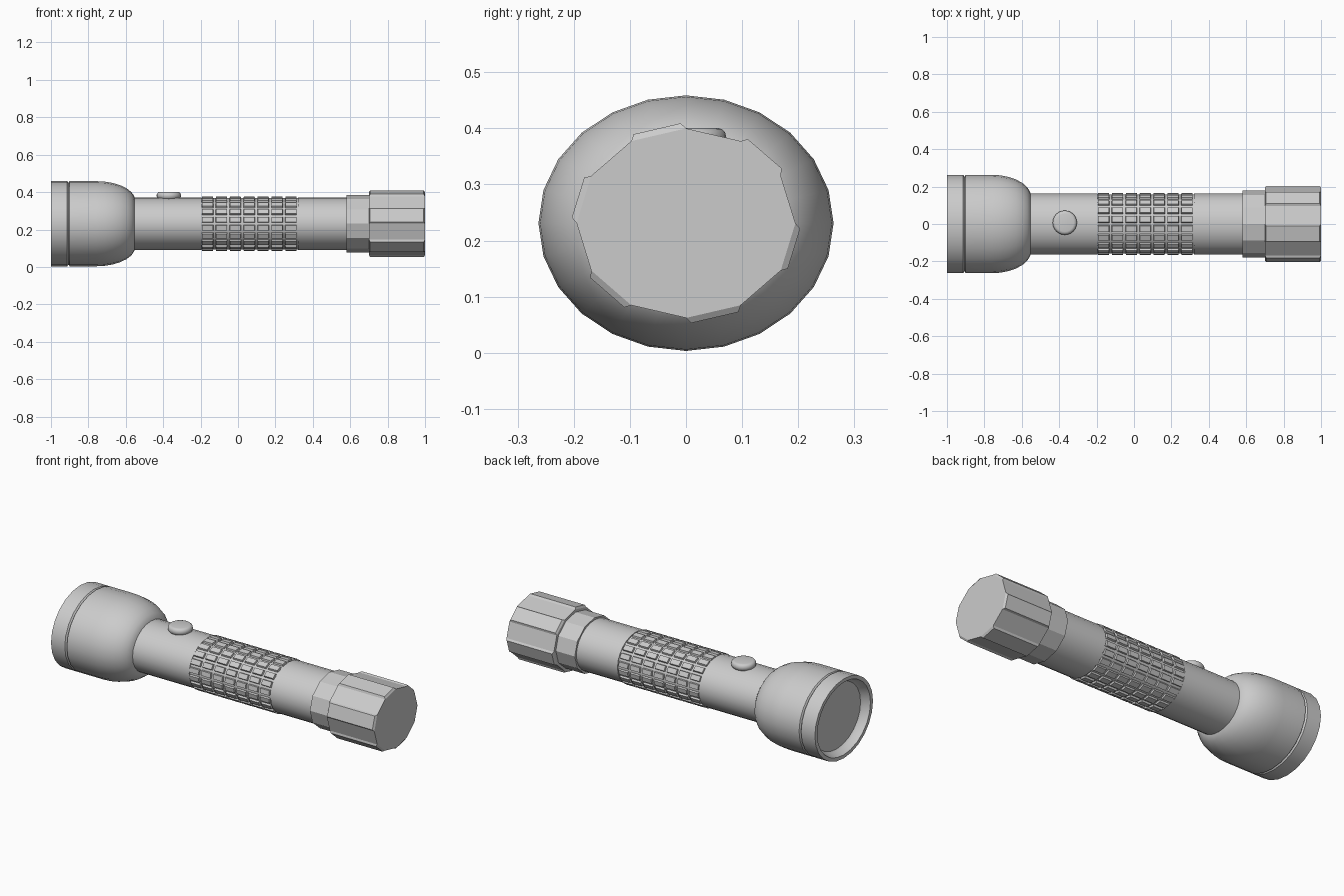
import bpy
import bmesh
from math import cos, sin, pi, radians

AXIS_Z = 0.231    # height of the centre line
SQUASH = 0.866    # the body is slightly flattened in z

cube = bpy.data.objects.get("Cube")
if cube:
    bpy.data.objects.remove(cube)


def finish(bm, name, smooth=True):
    """Turn a bmesh into a named, shaded object."""
    bmesh.ops.recalc_face_normals(bm, faces=bm.faces)
    mesh = bpy.data.meshes.new(name)
    bm.to_mesh(mesh)
    bm.free()
    obj = bpy.data.objects.new(name, mesh)
    bpy.context.collection.objects.link(obj)
    if smooth:
        bpy.ops.object.select_all(action="DESELECT")
        obj.select_set(True)
        bpy.context.view_layer.objects.active = obj
        bpy.ops.object.shade_smooth_by_angle(angle=radians(32))
    return obj


def lathe(profile, sides):
    """Revolve (x, radius) points about the x axis, capping both ends.
    Returns the bmesh and a list of face bands, one per profile segment."""
    bm = bmesh.new()
    rings = []
    for x, r in profile:
        angles = [2 * pi * k / sides for k in range(sides)]
        rings.append([bm.verts.new((x, r * cos(a), AXIS_Z + r * SQUASH * sin(a)))
                      for a in angles])
    bands = []
    for a, b in zip(rings, rings[1:]):
        bands.append([bm.faces.new((a[k], a[(k + 1) % sides],
                                    b[(k + 1) % sides], b[k]))
                      for k in range(sides)])
    bm.faces.new(rings[0])
    bm.faces.new(rings[-1])
    bmesh.ops.recalc_face_normals(bm, faces=bm.faces)
    bm.normal_update()
    return bm, bands


# Front rim with recessed lens
bm, _ = lathe([(-0.955, 0.215), (-0.965, 0.225), (-1.0, 0.24), (-1.0, 0.263),
               (-0.913, 0.263), (-0.908, 0.255), (-0.90, 0.25)], 24)
finish(bm, "lens_rim")

# Bell-shaped head: straight sleeve, then a rounded shoulder
bell = [(-0.91, 0.25), (-0.905, 0.255), (-0.90, 0.263), (-0.76, 0.263)]
for i in range(1, 8):
    t = i / 7 * pi / 2
    bell.append((-0.76 + 0.21 * sin(t), 0.145 + 0.118 * cos(t)))
bm, _ = lathe(bell, 24)
finish(bm, "head_bell")

# Barrel halves either side of the grip
for name, x0, x1 in (("front_barrel", -0.62, -0.195), ("rear_barrel", 0.32, 0.62)):
    bm, _ = lathe([(x0, 0.163), (x1, 0.163)], 24)
    finish(bm, name)

# Grip sleeve: every grid cell carries a raised pad
COLUMNS = 7
bm, bands = lathe([(-0.2 + 0.52 * i / COLUMNS, 0.158)
                   for i in range(COLUMNS + 1)], 20)
cells = [f for band in bands for f in band]
bmesh.ops.inset_individual(bm, faces=cells, thickness=0.009, depth=0)
bm.normal_update()
bmesh.ops.inset_individual(bm, faces=cells, thickness=0.003, depth=0.01)
finish(bm, "grip")

# Faceted collar and tail cap
bm, _ = lathe([(0.58, 0.178), (0.71, 0.178)], 12)
finish(bm, "tail_collar", smooth=False)

bm, bands = lathe([(0.70, 0.195), (1.0, 0.195)], 12)
bmesh.ops.inset_individual(bm, faces=bands[0][1::2], thickness=0.01, depth=0.011)
finish(bm, "tail_cap", smooth=False)

# Rounded switch button on top of the front barrel
bm = bmesh.new()
bmesh.ops.create_cone(bm, cap_ends=True, segments=24,
                      radius1=0.065, radius2=0.065, depth=0.04)
rim = [e for e in bm.edges if abs(e.verts[0].co.z - e.verts[1].co.z) < 0.001]
bmesh.ops.bevel(bm, geom=rim, offset=0.017, segments=3, profile=0.5,
                affect="EDGES")
button = finish(bm, "switch_button")
button.location = (-0.37, 0.007, 0.381)
